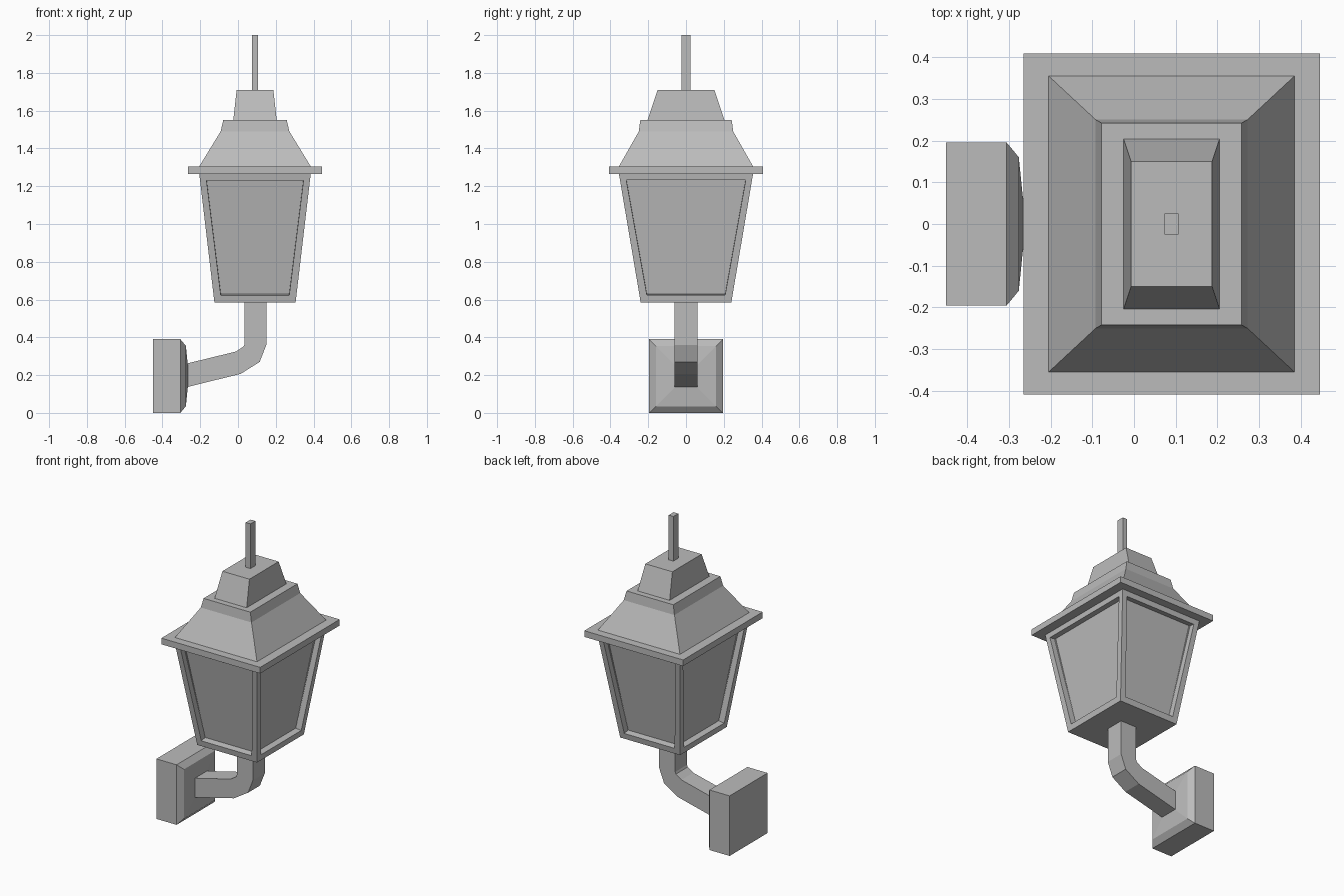
import bpy, bmesh
from mathutils import Vector

cube = bpy.data.objects.get("Cube")
if cube:
    bpy.data.objects.remove(cube, do_unlink=True)

grey = bpy.data.materials.new("lamp grey")
grey.use_nodes = True
color = (0.5, 0.5, 0.5, 1)
grey.diffuse_color = color
grey.node_tree.nodes["Principled BSDF"].inputs["Base Color"].default_value = color

CX = 0.09  # lantern axis


def finish(name, bm):
    bmesh.ops.recalc_face_normals(bm, faces=bm.faces)
    mesh = bpy.data.meshes.new(name)
    bm.to_mesh(mesh)
    bm.free()
    mesh.materials.append(grey)
    obj = bpy.data.objects.new(name, mesh)
    bpy.context.collection.objects.link(obj)
    return obj


def loft(rings):
    """Join rings of points with quads and close both ends."""
    bm = bmesh.new()
    rows = [[bm.verts.new(p) for p in ring] for ring in rings]
    n = len(rows[0])
    for a, b in zip(rows, rows[1:]):
        for i in range(n):
            j = (i + 1) % n
            bm.faces.new((a[i], a[j], b[j], b[i]))
    bm.faces.new(rows[0])
    bm.faces.new(rows[-1])
    bmesh.ops.recalc_face_normals(bm, faces=bm.faces)
    return bm


CORNERS = ((-1, -1), (1, -1), (1, 1), (-1, 1))


def tiers(*levels):
    """Stack of rectangles on the lantern axis: (z, half x, half y)."""
    return loft([[Vector((CX + sx * hx, sy * hy, z)) for sx, sy in CORNERS]
                 for z, hx, hy in levels])


# Lantern body with a recessed pane on each side
bm = tiers((0.585, 0.215, 0.24), (1.265, 0.295, 0.355))
sides = [f for f in bm.faces if abs(f.normal.z) < 0.5]
bmesh.ops.inset_individual(bm, faces=sides, thickness=0.051)
bmesh.ops.inset_individual(bm, faces=sides, thickness=0.0005, depth=-0.04)
finish("lantern_body", bm)

# Roof
finish("roof_rim", tiers((1.265, 0.355, 0.408), (1.305, 0.355, 0.408)))
finish("roof", tiers((1.305, 0.295, 0.355), (1.49, 0.182, 0.25), (1.55, 0.168, 0.242)))
finish("roof_cap", tiers((1.55, 0.115, 0.204), (1.71, 0.097, 0.15)))
finish("top_rod", tiers((1.71, 0.017, 0.025), (2.0, 0.017, 0.025)))

# Bent square arm
outline = ((0.15, 0.585), (0.15, 0.36), (0.115, 0.27), (0.015, 0.207), (-0.268, 0.137),
           (-0.268, 0.262), (-0.01, 0.325), (0.03, 0.352), (0.035, 0.365), (0.035, 0.585))
finish("arm", loft([[Vector((x, y, z)) for x, z in outline] for y in (-0.061, 0.061)]))

# Wall plate with a bevelled, slightly raised front
plate = ((-0.45, 0.195), (-0.305, 0.195), (-0.276, 0.16), (-0.266, 0.062))
finish("wall_plate", loft([[Vector((x, sy * h, 0.195 + sz * h)) for sy, sz in CORNERS]
                           for x, h in plate]))
